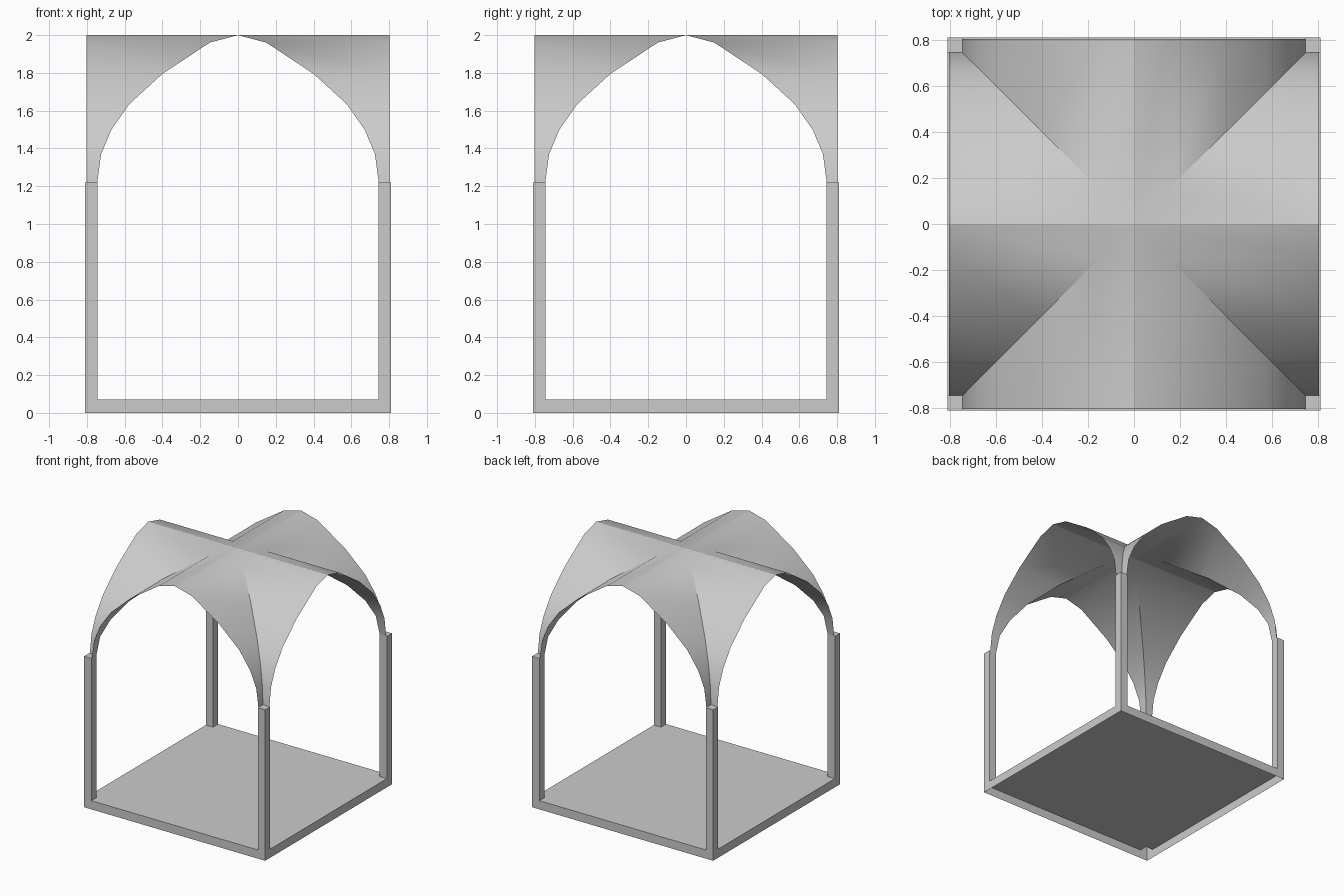
import bpy, bmesh
from mathutils import Matrix
from math import pi

if "Cube" in bpy.data.objects:
    bpy.data.objects.remove(bpy.data.objects["Cube"])

OUT, INN = 0.81, 0.745       # outer edge of base, inner edge of posts
FLOOR, SPRING = 0.07, 1.22   # floor height, top of posts
VAULT_END = 0.803            # open ends of the barrels


def finish(bm, name):
    me = bpy.data.meshes.new(name)
    bm.to_mesh(me)
    bm.free()
    ob = bpy.data.objects.new(name, me)
    bpy.context.collection.objects.link(ob)
    return ob


# Base and posts: one open-bottomed shell, hollow posts raised from the floor corners
bm = bmesh.new()
cs = (-OUT, -INN, INN, OUT)
g = [[bm.verts.new((x, y, FLOOR)) for y in cs] for x in cs]
corners = []
for i in range(3):
    for j in range(3):
        f = bm.faces.new((g[i][j], g[i+1][j], g[i+1][j+1], g[i][j+1]))
        if i != 1 and j != 1:
            corners.append(f)
# rim skirt down to the ground
rim = [e for e in bm.edges if e.is_boundary]
ext = bmesh.ops.extrude_edge_only(bm, edges=rim)["geom"]
for v in ext:
    if isinstance(v, bmesh.types.BMVert):
        v.co.z = 0
# posts
ext = bmesh.ops.extrude_discrete_faces(bm, faces=corners)["faces"]
for f in ext:
    loop = list(f.verts)
    base = [bm.verts.new(v.co) for v in loop]
    for v in loop:
        v.co.z = SPRING
    for k in range(4):
        n = (k + 1) % 4
        bm.faces.new((base[k], base[n], loop[n], loop[k]))
bmesh.ops.remove_doubles(bm, verts=bm.verts[:], dist=1e-4)
bmesh.ops.recalc_face_normals(bm, faces=bm.faces[:])
finish(bm, "base_and_posts")

# Groin vault: a pointed barrel cut on the diagonals, repeated on four sides
half = [(INN, SPRING), (0.725, 1.37), (0.67, 1.50), (0.575, 1.635),
        (0.40, 1.795), (0.15, 1.96), (0, 2.0)]
profile = [(-x, z) for x, z in half] + half[-2::-1]
bm = bmesh.new()
for q in range(4):
    rot = Matrix.Rotation(q * pi / 2, 3, 'Z')
    rows = []
    for x, z in profile:
        outer, inner = bm.verts.new((x, -VAULT_END, z)), bm.verts.new((x, -abs(x), z))
        for v in (outer, inner):
            v.co = rot @ v.co
        rows.append((outer, inner))
    for a, b in zip(rows, rows[1:]):
        bm.faces.new((a[0], b[0], b[1], a[1]))
bmesh.ops.remove_doubles(bm, verts=bm.verts[:], dist=1e-4)
vault = finish(bm, "groin_vault")
bpy.context.view_layer.objects.active = vault
vault.select_set(True)
bpy.ops.object.shade_smooth_by_angle(angle=0.45)
